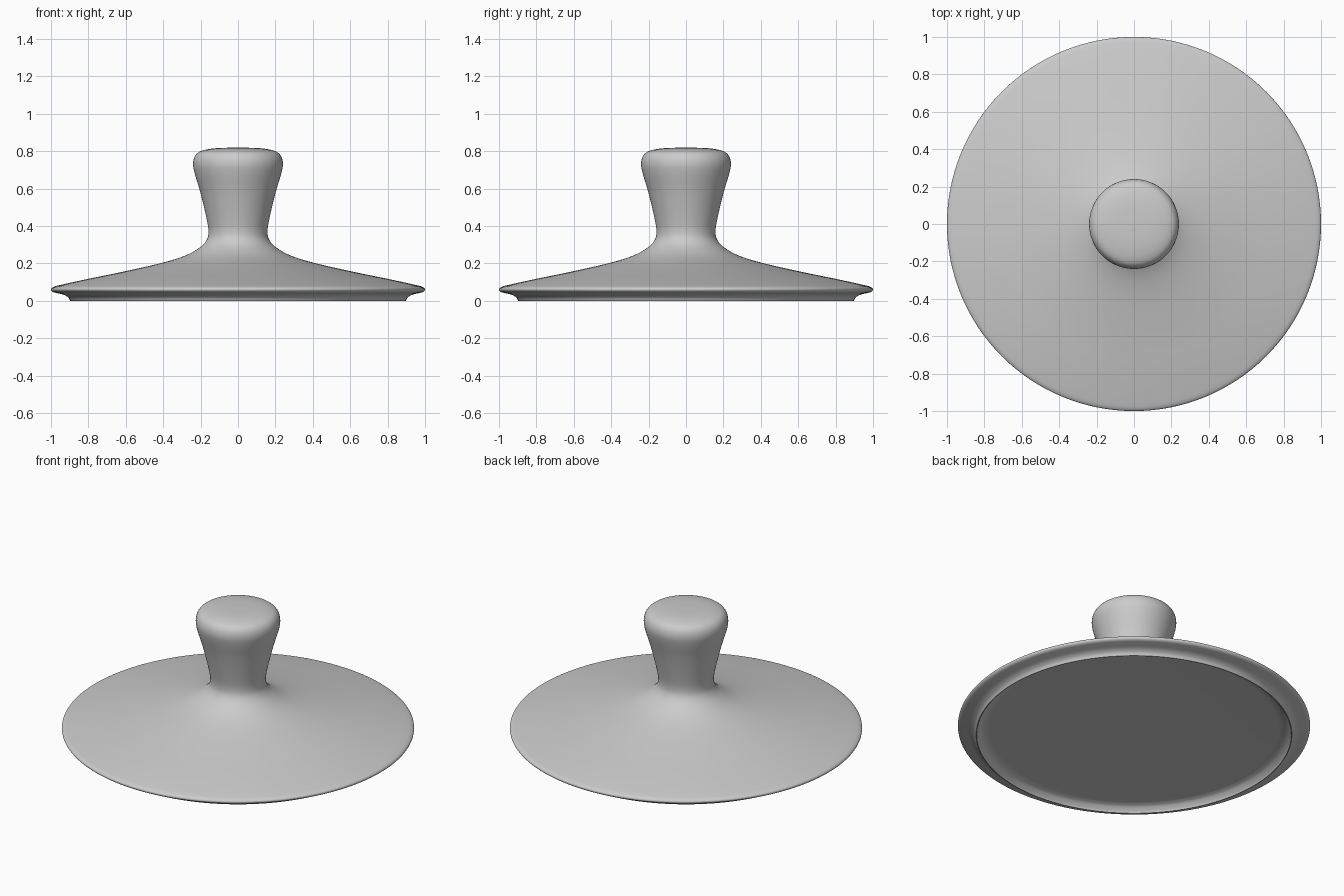
import bpy, bmesh, math
from mathutils import Vector

if "Cube" in bpy.data.objects:
    bpy.data.objects.remove(bpy.data.objects["Cube"])

SEGMENTS = 128


def smooth_path(points, steps=5):
    """Catmull-Rom curve through (radius, height) points."""
    p = [Vector(q) for q in points]
    p = [2 * p[0] - p[1]] + p + [2 * p[-1] - p[-2]]
    out = []
    for a, b, c, d in zip(p, p[1:], p[2:], p[3:]):
        for i in range(steps):
            t = i / steps
            out.append(0.5 * (2 * b + (c - a) * t + (2 * a - 5 * b + 4 * c - d) * t**2
                              + (3 * b - a - 3 * c + d) * t**3))
    return out + [p[-2]]


def lathe(name, profile):
    bm = bmesh.new()
    verts = [bm.verts.new((max(r, 0), 0, z)) for r, z in profile]
    edges = [bm.edges.new(pair) for pair in zip(verts, verts[1:])]
    bmesh.ops.spin(bm, geom=verts + edges, cent=(0, 0, 0), axis=(0, 0, 1),
                   angle=math.tau, steps=SEGMENTS, use_duplicate=False)
    bmesh.ops.remove_doubles(bm, verts=bm.verts, dist=0.0004)
    bmesh.ops.recalc_face_normals(bm, faces=bm.faces)
    mesh = bpy.data.meshes.new(name)
    bm.to_mesh(mesh)
    bm.free()
    obj = bpy.data.objects.new(name, mesh)
    bpy.context.collection.objects.link(obj)
    bpy.context.view_layer.objects.active = obj
    obj.select_set(True)
    bpy.ops.object.shade_smooth_by_angle(angle=math.radians(40))
    return obj


# Shallow recess under the lid, ending at the sharp seating lip
underside = [(0, 0.04), (0.82, 0.04)] + smooth_path(
    [(0.84, 0.039), (0.865, 0.03), (0.885, 0.012), (0.893, 0)])

# Cove, rounded rim, sloping top, flared knob
outside = smooth_path([
    (0.897, 0), (0.908, 0.018), (0.93, 0.032), (0.965, 0.041), (0.99, 0.048),
    (1.0, 0.06), (0.99, 0.073), (0.95, 0.085), (0.8, 0.118), (0.6, 0.159),
    (0.4, 0.205), (0.28, 0.243), (0.205, 0.285), (0.168, 0.325), (0.158, 0.37),
    (0.168, 0.44), (0.2, 0.575), (0.231, 0.68), (0.24, 0.735), (0.228, 0.778),
    (0.195, 0.802), (0.12, 0.816), (0, 0.82)])

lathe("lid_with_knob", underside + outside)
